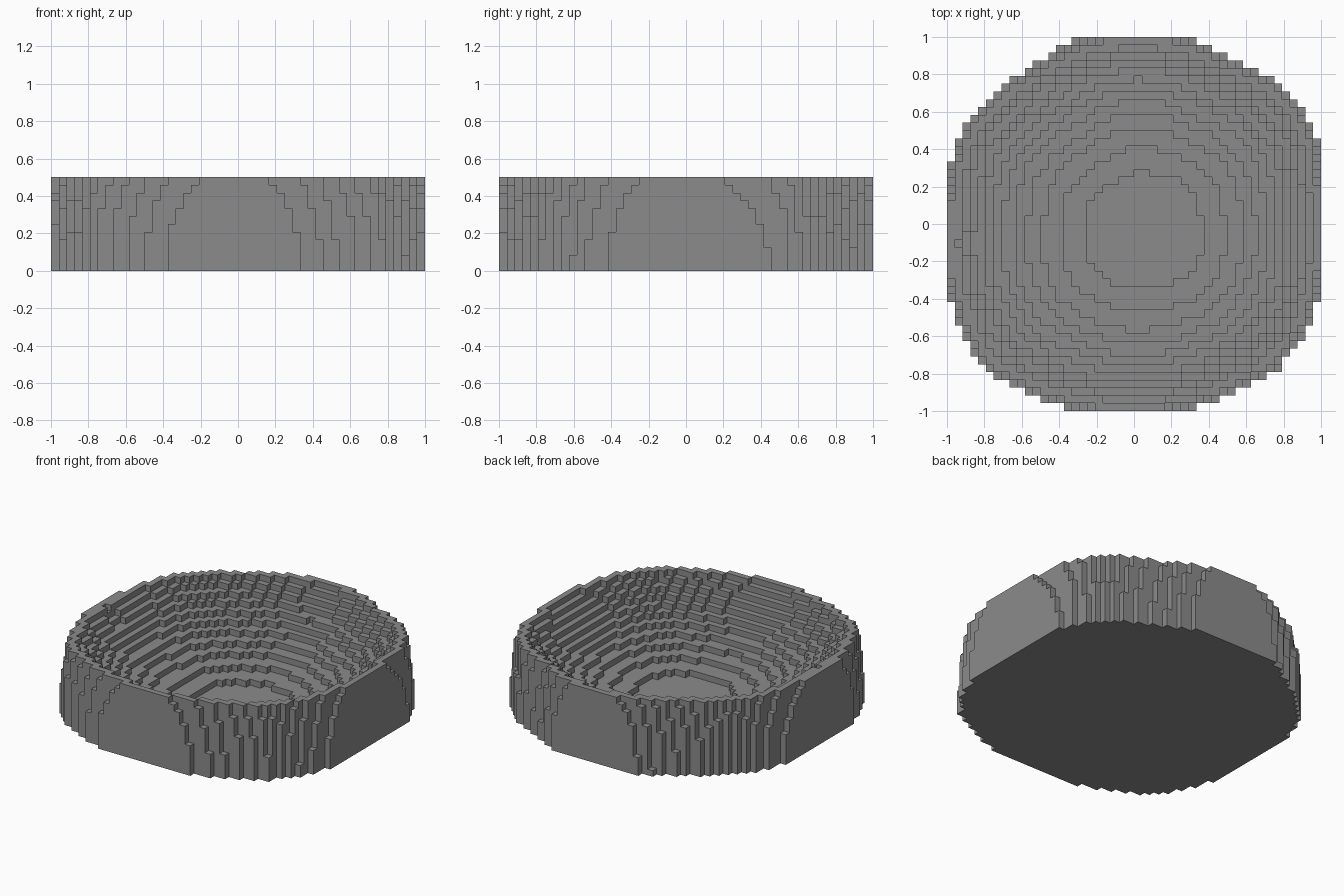
import bpy
import bmesh
import math

cube = bpy.data.objects.get("Cube")
if cube:
    bpy.data.objects.remove(cube, do_unlink=True)

HALF = 24            # cells from the centre to each side
LAYERS = 12          # cells in height
CELL = 1 / HALF

# Outer radius in cells, sampled evenly around the bowl from +x
RADII = [24.7, 25, 26.2, 25.7, 24.3, 25, 24.9, 24.8, 24, 24.5, 25.3, 24.7,
         24.6, 25.3, 25.8, 26.8, 25.5, 25, 24.9, 24.8, 24.9, 26.2, 25.8, 25.2]


def outer_radius(x, y):
    """Blend between neighbouring radius samples."""
    turn = math.atan2(y, x) / math.tau % 1 * len(RADII)
    i = int(turn)
    blend = turn - i
    first = RADII[i % len(RADII)]
    second = RADII[(i + 1) % len(RADII)]
    return first + (second - first) * blend + 0.05


def floor_height(x, y, radius):
    """Number of solid layers under the stepped, dished inside."""
    scale = radius / 24.8
    for h in range(1, LAYERS):
        drift = 1 - h / LAYERS
        distance = math.hypot(x - 1.4 * drift, y + drift)
        if distance < scale * math.sqrt(57.5 * h - h * h):
            return h
    return LAYERS


# Fill the cells of the bowl
cells = set()
for i in range(-HALF, HALF):
    for j in range(-HALF, HALF):
        x, y = i + 0.5, j + 0.5
        radius = outer_radius(x, y)
        for k in range(floor_height(x, y, radius)):
            # The outside wall leans in towards the rim
            if x * x + y * y <= radius * radius - 0.4 * k * k:
                cells.add((i, j, k))

# Skin the cells with their exposed faces only
bm = bmesh.new()
corners = {}


def corner(p):
    if p not in corners:
        corners[p] = bm.verts.new([c * CELL for c in p])
    return corners[p]


for cell in sorted(cells):
    for axis in range(3):
        for side in (0, 1):
            neighbour = list(cell)
            neighbour[axis] += 2 * side - 1
            if tuple(neighbour) in cells:
                continue
            u, v = (axis + 1) % 3, (axis + 2) % 3
            ring = []
            for du, dv in ((0, 0), (1, 0), (1, 1), (0, 1)):
                p = list(cell)
                p[axis] += side
                p[u] += du
                p[v] += dv
                ring.append(corner(tuple(p)))
            bm.faces.new(ring if side else ring[::-1])

mesh = bpy.data.meshes.new("stepped_bowl")
bm.to_mesh(mesh)
bm.free()

# Single plain grey
grey = bpy.data.materials.new("plain grey")
grey.use_nodes = True
color = (0.26, 0.26, 0.26, 1)
grey.diffuse_color = color
grey.node_tree.nodes["Principled BSDF"].inputs["Base Color"].default_value = color
mesh.materials.append(grey)

bowl = bpy.data.objects.new("stepped_bowl", mesh)
bpy.context.collection.objects.link(bowl)
